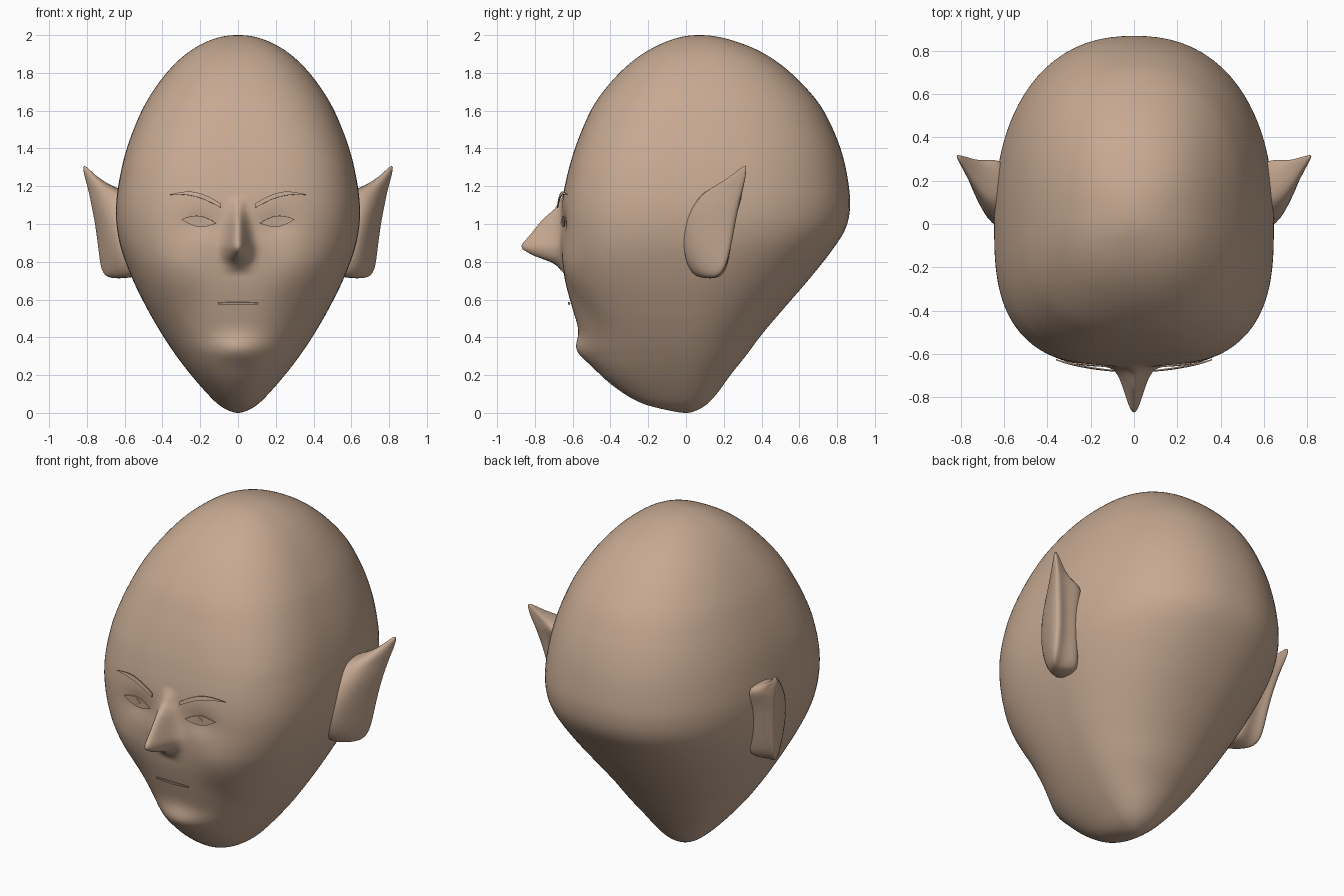
import bpy
import bmesh
from math import sin, cos, pi, exp
from mathutils import Vector
from mathutils.bvhtree import BVHTree

if "Cube" in bpy.data.objects:
    bpy.data.objects.remove(bpy.data.objects["Cube"])

# Skin colour shared by every part
skin = bpy.data.materials.new("tan_skin")
skin.use_nodes = True
skin.diffuse_color = (0.57, 0.4, 0.29, 1)
skin.node_tree.nodes["Principled BSDF"].inputs["Base Color"].default_value = skin.diffuse_color


def make_object(name, verts, faces, smooth=True):
    mesh = bpy.data.meshes.new(name)
    mesh.from_pydata(verts, [], faces)
    bm = bmesh.new()
    bm.from_mesh(mesh)
    bmesh.ops.remove_doubles(bm, verts=bm.verts, dist=0.0001)
    bmesh.ops.recalc_face_normals(bm, faces=bm.faces)
    bm.to_mesh(mesh)
    bm.free()
    mesh.materials.append(skin)
    for poly in mesh.polygons:
        poly.use_smooth = smooth
    obj = bpy.data.objects.new(name, mesh)
    bpy.context.collection.objects.link(obj)
    return obj


def loft_faces(rings, columns):
    return [(r * columns + c, r * columns + (c + 1) % columns,
             (r + 1) * columns + (c + 1) % columns, (r + 1) * columns + c)
            for r in range(rings - 1) for c in range(columns)]


def spline(rows, index, t):
    """Catmull-Rom blend between rows index and index + 1."""
    p, q, r, s = rows[index - 1:index + 3]
    return [0.5 * (2 * b + (c - a) * t + (2 * a - 5 * b + 4 * c - d) * t * t
                   + (3 * b - a - 3 * c + d) * t ** 3)
            for a, b, c, d in zip(p, q, r, s)]


def clamp(value):
    return max(0.0, min(1.0, value))


def piecewise(points, value):
    for (a, da), (b, db) in zip(points, points[1:]):
        if a <= value <= b:
            t = (value - a) / (b - a)
            return da + (db - da) * t
    return 0.0


def bump(x, z, cx, cz, wx, wz):
    return exp(-((x - cx) / wx) ** 2 - ((z - cz) / wz) ** 2)


# Head outline: height, half width, front, back
outline = [
    (0, 0, 0, 0), (.015, .055, -.1, .06), (.05, .11, -.23, .115),
    (.11, .17, -.34, .17), (.2, .248, -.45, .235), (.3, .325, -.52, .315),
    (.42, .405, -.558, .405), (.55, .48, -.6, .515), (.7, .555, -.64, .645),
    (.85, .613, -.66, .765), (.97, .64, -.664, .842), (1.08, .646, -.66, .868),
    (1.2, .634, -.642, .862), (1.35, .603, -.604, .833), (1.5, .553, -.55, .779),
    (1.65, .483, -.475, .695), (1.8, .378, -.352, .555), (1.91, .262, -.215, .4),
    (1.98, .128, -.063, .218), (2, 0, .07, .07)]


def reflected(row):
    return (row[0], -row[1], row[3], row[2])


rows = [reflected(outline[1])] + outline + [reflected(outline[-2])]

# Nose depth by height
nose = [(.74, 0), (.79, .04), (.835, .155), (.87, .21), (.89, .208),
        (.95, .155), (1.02, .1), (1.08, .035), (1.15, 0)]


def face_relief(x, z):
    """Forward push of the nose, chin and cheeks, and the eye hollows."""
    side = abs(x)
    width = .036 + .022 * clamp((1.08 - z) / .2)
    push = piecewise(nose, z) * exp(-(x / width) ** 2)
    push += .045 * bump(x, z, 0, .335, .14, .075)
    push += .014 * bump(side, z, .3, .78, .13, .12)
    push -= .018 * bump(side, z, .2, 1.0, .1, .07)
    push -= .012 * bump(side, z, .27, .52, .1, .12)
    return push


COLUMNS, STEPS = 160, 8
stations = [(i, s / STEPS) for i in range(1, len(outline)) for s in range(STEPS)]
stations.append((len(outline) - 1, 1.0))
head_verts = []
for index, t in stations:
    z, half, front, back = spline(rows, index, t)
    half = max(half, 0)
    middle = .07 * clamp(z - 1) ** 2
    front_power = 2.2 + .7 * clamp((z - .3) / .5) - .5 * clamp((z - 1.3) / .5)
    back_power = 2.1 + .2 * clamp((z - .4) / .5)
    for c in range(COLUMNS):
        # Columns gather towards the face
        u = 2 * pi * c / COLUMNS
        angle = u - .65 * sin(u)
        sx, sy = sin(angle), -cos(angle)
        depth = middle - front if sy < 0 else back - middle
        n = front_power if sy < 0 else back_power
        if half < .0001 or depth < .0001:
            radius = 0
        else:
            radius = (abs(sx / half) ** n + abs(sy / depth) ** n) ** (-1 / n)
        x, y = radius * sx, middle + radius * sy
        if sy < 0:
            y -= face_relief(x, z) * clamp(-sy * 2)
        head_verts.append((x, y, max(z, 0)))
head_faces = loft_faces(len(stations), COLUMNS)
make_object("head", head_verts, head_faces)
surface = BVHTree.FromPolygons(head_verts, head_faces)

# Pointed ears: height, front edge y, back edge y, front x, rim x, root x
ear_rows = [
    (.71, .09, .15, .64, .69, .54), (.75, .03, .21, .64, .735, .53),
    (.85, -.015, .24, .65, .748, .55), (.98, -.015, .265, .665, .765, .57),
    (1.09, .03, .285, .685, .785, .57), (1.17, .1, .305, .705, .8, .57),
    (1.2, .14, .31, .725, .806, .67), (1.26, .24, .32, .775, .818, .76),
    (1.31, .305, .32, .812, .822, .805)]
ear_verts = []
for z, y0, y1, x0, x1, root in ear_rows:
    span = y1 - y0
    # The web spreads the root where the ear joins the head
    web = .06 if root < .6 else 0
    ear_verts += [(x0, y0, z), ((x0 + x1) / 2 + .01, y0 + span * .45, z),
                  (x1, y1 - span * .08, z), (x1 - span * .12, y1, z),
                  (x0 + (x1 - x0) * .1, y0 + span * .9, z),
                  (root, y0 + span * .85 + web, z), (root, y0 + span * .15 - web, z)]
sides = len(ear_verts) // len(ear_rows)
ear_faces = loft_faces(len(ear_rows), sides)
ear_faces += [tuple(range(sides)), tuple(range(len(ear_verts) - sides, len(ear_verts)))]
ears = make_object("ears", ear_verts, ear_faces)
ears.modifiers.new("mirror", "MIRROR")
ears.modifiers.new("smooth", "SUBSURF").levels = 2
ears.modifiers["smooth"].render_levels = 2


def face_plate(name, x0, x1, lower, upper, lift, mirror=True, count=16):
    """Thin plate laid on the face between two edge curves."""
    verts = []
    for i in range(count + 1):
        t = i / count
        x = x0 + (x1 - x0) * t
        for z in (lower(t), upper(t)):
            hit = surface.ray_cast(Vector((x, -2, z)), Vector((0, 1, 0)))[0]
            verts.append((x, hit.y - lift, z))
    faces = [(2 * i, 2 * i + 2, 2 * i + 3, 2 * i + 1) for i in range(count)]
    plate = make_object(name, verts, faces, smooth=False)
    solid = plate.modifiers.new("thickness", "SOLIDIFY")
    solid.thickness, solid.offset = .006, 0
    if mirror:
        plate.modifiers.new("mirror", "MIRROR")


# Eyes, pupils, brows and mouth
face_plate("eyes", .115, .3, lambda t: 1.005 + .02 * t - .03 * sin(pi * t),
           lambda t: 1.005 + .02 * t + .028 * sin(pi * t), .008)
face_plate("pupils", .187, .223, lambda t: 1.015 - .018 * sin(pi * t),
           lambda t: 1.015 + .018 * sin(pi * t), .012)
face_plate("eyebrows", .09, .36,
           lambda t: 1.085 + .07 * t + .025 * sin(pi * t),
           lambda t: 1.108 + .048 * t + .036 * sin(pi * t), .022)
face_plate("mouth", -.105, .105, lambda t: .576 - .004 * sin(pi * t),
           lambda t: .583 + .003 * sin(pi * t), .012, mirror=False)
